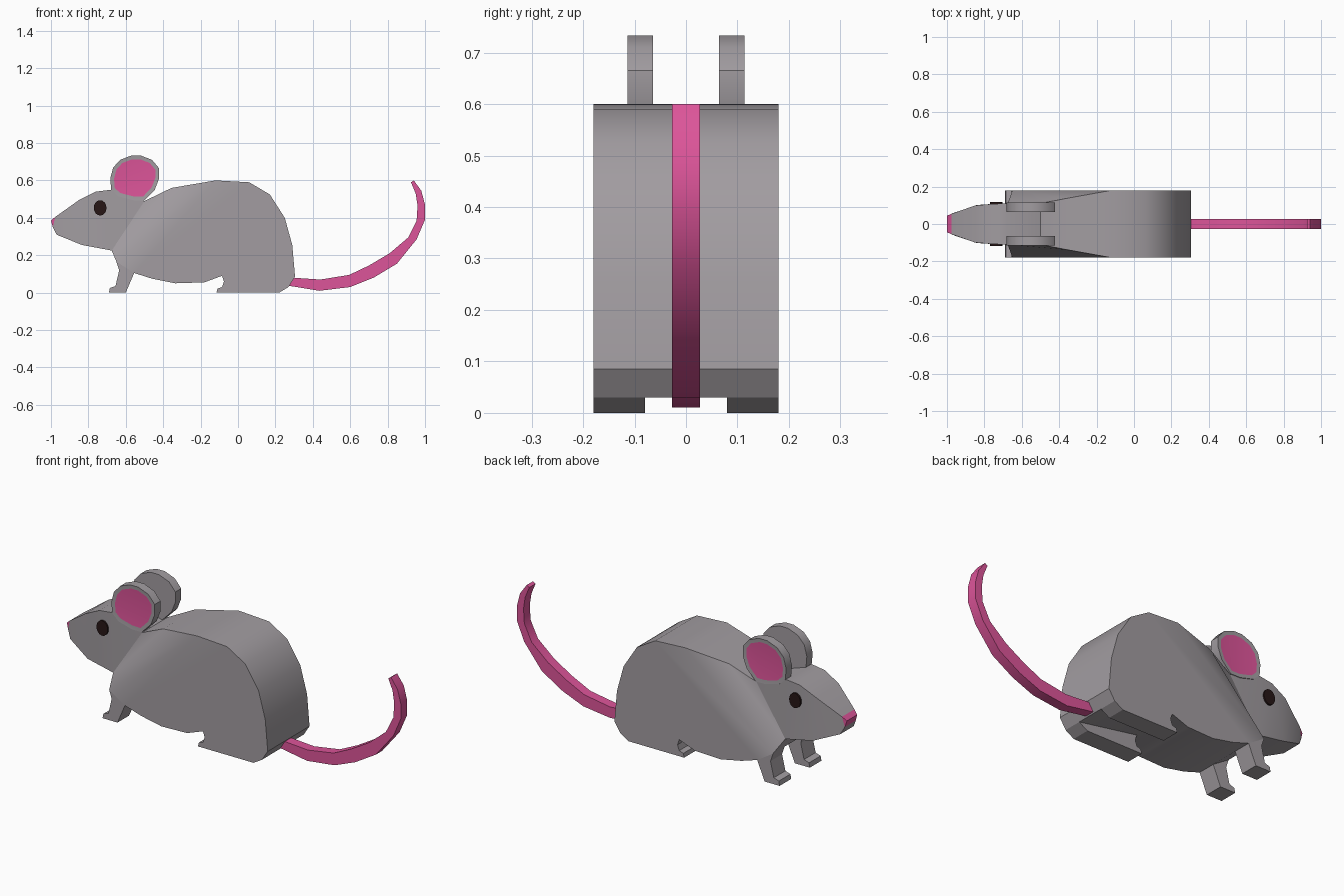
import bpy, bmesh
from math import cos, sin, pi, radians

if "Cube" in bpy.data.objects:
    bpy.data.objects.remove(bpy.data.objects["Cube"])


def material(name, rgb):
    m = bpy.data.materials.new(name)
    m.diffuse_color = (*rgb, 1)
    m.use_nodes = True
    m.node_tree.nodes["Principled BSDF"].inputs["Base Color"].default_value = m.diffuse_color
    return m


GREY = material("grey_fur", (0.36, 0.335, 0.355))
PINK = material("pink_skin", (0.72, 0.09, 0.32))
DARK = material("dark_eye", (0.02, 0.008, 0.008))


def solid(name, pts, mat, width=None, inner=None, sides=None, inset=None):
    """Side profile of (x, z) or (x, z, half width) points given depth in y.
    With inner set, the part spans inner..width and is mirrored to the other side."""
    bm = bmesh.new()
    n = len(pts)
    w = [p[2] if len(p) > 2 else width for p in pts]
    a = [bm.verts.new((p[0], w[i], p[1])) for i, p in enumerate(pts)]
    b = [bm.verts.new((p[0], -w[i] if inner is None else inner, p[1])) for i, p in enumerate(pts)]
    caps = []
    for f in sides or [range(n)]:
        caps.append(bm.faces.new([a[i] for i in f]))
        bm.faces.new([b[i] for i in reversed(f)])
    for i in range(n):
        j = (i + 1) % n
        bm.faces.new((a[i], b[i], b[j], a[j]))
    bmesh.ops.recalc_face_normals(bm, faces=bm.faces)
    if inset:
        bmesh.ops.inset_region(bm, faces=caps, thickness=inset, depth=-0.002, use_even_offset=True)
        for f in caps:
            f.material_index = 1
    me = bpy.data.meshes.new(name)
    bm.to_mesh(me)
    bm.free()
    me.materials.append(mat)
    if inset:
        me.materials.append(PINK)
    ob = bpy.data.objects.new(name, me)
    bpy.context.collection.objects.link(ob)
    bpy.ops.object.select_all(action='DESELECT')
    ob.select_set(True)
    bpy.context.view_layer.objects.active = ob
    bpy.ops.object.shade_smooth_by_angle(angle=radians(30))
    if inner is not None:
        mod = ob.modifiers.new("mirror", 'MIRROR')
        mod.use_axis = (False, True, False)
        mod.use_mirror_merge = False
    return ob


# torso: full width, narrowing to the neck
torso = [(-.5, .49, .11), (-.355, .56, .138), (-.12, .6), (.06, .59), (.17, .525), (.25, .4),
         (.29, .255), (.305, .085), (.27, .03), (-.085, .09), (-.18, .055), (-.335, .05),
         (-.46, .075), (-.555, .105), (-.65, .165), (-.675, .225, .11)]
solid("torso", torso, GREY, width=.18,
      sides=[[0, 1, 15], [1, 2, 14, 15], list(range(2, 15))])

# head: tapering to the snout
head = [(-.977, .405, .054), (-.85, .495, .099), (-.76, .54, .107), (-.68, .55, .11),
        (-.5, .49, .11), (-.675, .225, .11), (-.835, .255, .102), (-.97, .31, .058),
        (-.99, .35, .047)]
solid("head", head, GREY,
      sides=[[0, 7, 8], [0, 1, 6, 7], [1, 2, 6], [2, 3, 5, 6], [3, 4, 5]])

# nose tip
solid("nose", [(-1, .385, .044), (-.977, .405, .054), (-.99, .35, .047)], PINK)

# legs
solid("front_leg", [(-.65, .165), (-.635, .12), (-.655, .035), (-.685, .025), (-.69, 0),
                    (-.6, 0), (-.555, .105)], GREY, width=.18, inner=.08)
solid("hind_leg", [(-.085, .09), (-.075, .06), (-.085, .03), (-.11, .022), (-.115, 0),
                   (.22, 0), (.27, .03)], GREY, width=.18, inner=.08)

# ears with pink inner faces
ear = [(-.5, .493), (-.445, .55), (-.422, .61), (-.422, .665), (-.46, .71), (-.52, .733),
       (-.57, .733), (-.63, .71), (-.668, .668), (-.683, .61), (-.678, .55), (-.64, .515),
       (-.56, .494)]
solid("ear", ear, GREY, width=.114, inner=.064, inset=.02)

# eyes
eye = [(-.737 + .034 * cos(2 * pi * i / 16), .453 + .041 * sin(2 * pi * i / 16)) for i in range(16)]
solid("eye", eye, DARK, width=.117, inner=.09)

# tail: curved strip with a square section
upper = [(.29, .08), (.44, .07), (.595, .095), (.7, .145), (.81, .21), (.91, .295),
         (.955, .385), (.96, .465), (.95, .53), (.925, .59)]
lower = [(.27, .037), (.435, .01), (.6, .03), (.725, .08), (.85, .155), (.955, .285),
         (1, .39), (1, .47), (.98, .545), (.94, .6)]
n = len(upper)
solid("tail", upper + lower[::-1], PINK, width=.027,
      sides=[[i, i + 1, 2 * n - 2 - i, 2 * n - 1 - i] for i in range(n - 1)])
